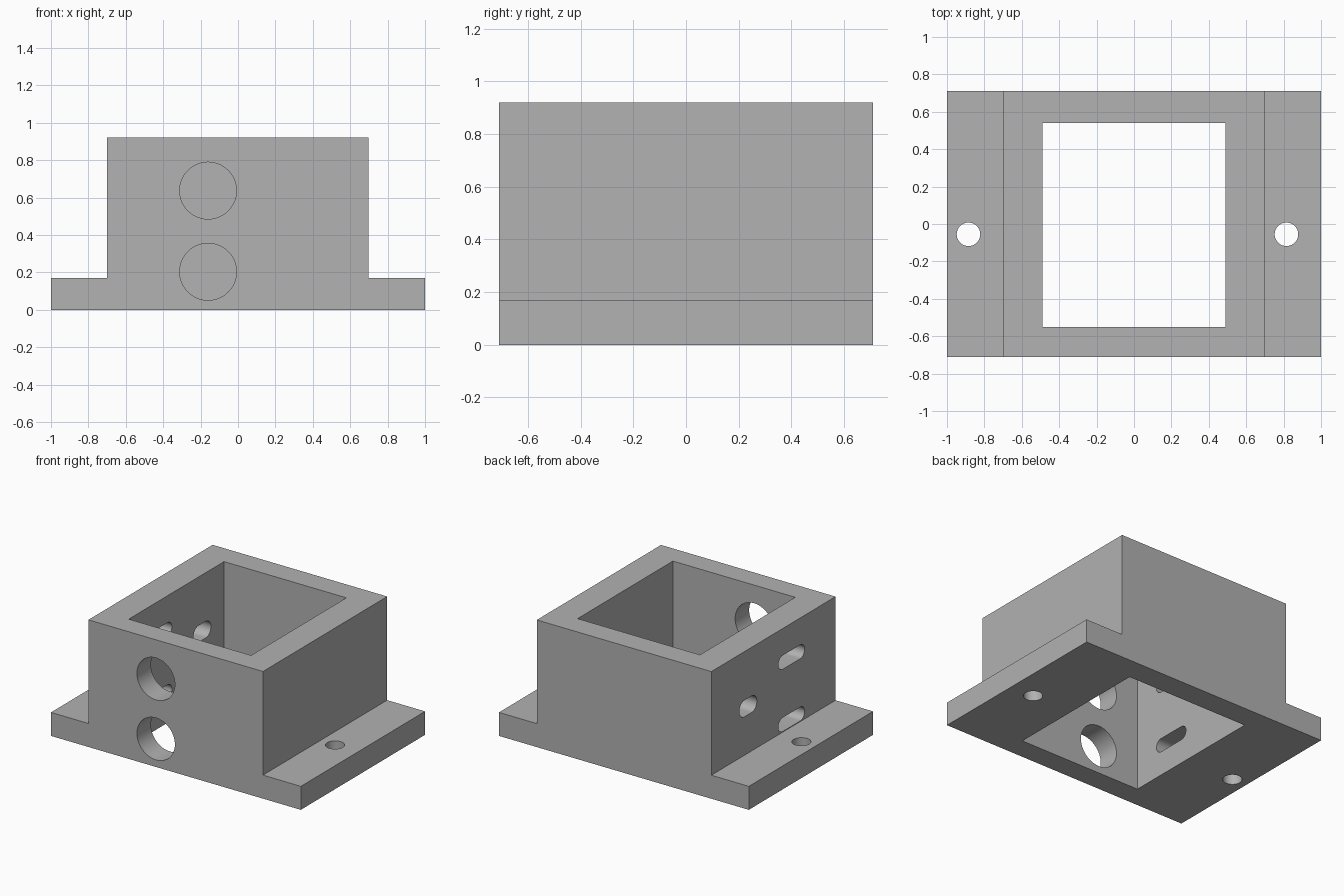
import bpy, bmesh, math
from mathutils import Matrix, Vector

if "Cube" in bpy.data.objects:
    bpy.data.objects.remove(bpy.data.objects["Cube"])

grey = bpy.data.materials.new("plain grey")
grey.diffuse_color = (0.445, 0.445, 0.445, 1)
grey.use_nodes = True
grey.node_tree.nodes["Principled BSDF"].inputs["Base Color"].default_value = grey.diffuse_color


def prism(name, points, depth):
    """Extrude a closed outline of 3D points along the depth vector."""
    bm = bmesh.new()
    face = bm.faces.new([bm.verts.new(p) for p in points])
    new = bmesh.ops.extrude_face_region(bm, geom=[face])["geom"]
    bmesh.ops.translate(bm, vec=Vector(depth),
                        verts=[g for g in new if isinstance(g, bmesh.types.BMVert)])
    bmesh.ops.recalc_face_normals(bm, faces=bm.faces)
    mesh = bpy.data.meshes.new(name)
    bm.to_mesh(mesh)
    bm.free()
    mesh.materials.append(grey)
    ob = bpy.data.objects.new(name, mesh)
    bpy.context.collection.objects.link(ob)
    return ob


def slot_outline(r, straight=0.0, n=24):
    """Rounded slot outline in 2D; a circle when straight is zero."""
    pts = []
    for side in (1, -1):
        start = -math.pi / 2 if side == 1 else math.pi / 2
        steps = n + 1 if straight else n
        for i in range(steps):
            a = start + math.pi * i / n
            pts.append((side * straight / 2 + r * math.cos(a), r * math.sin(a)))
    return pts


def cut(body, cutter):
    """Subtract the cutter from the body for good."""
    cutter.hide_render = True
    mod = body.modifiers.new("cut", "BOOLEAN")
    mod.operation = "DIFFERENCE"
    mod.solver = "EXACT"
    mod.object = cutter
    bpy.context.view_layer.objects.active = body
    bpy.ops.object.modifier_apply(modifier=mod.name)
    bpy.data.objects.remove(cutter)


# Body: raised box with a mounting flange on each side
Y, FLANGE, TOP = 0.71, 0.17, 0.92
profile = [(-1, 0), (1, 0), (1, FLANGE), (0.697, FLANGE), (0.697, TOP),
           (-0.7, TOP), (-0.7, FLANGE), (-1, FLANGE)]
body = prism("housing", [(x, -Y, z) for x, z in profile], (0, 2 * Y, 0))

# Open rectangular shaft from top to bottom
shaft = [(-0.49, -0.55), (0.49, -0.55), (0.49, 0.54), (-0.49, 0.54)]
cut(body, prism("shaft_cutter", [(x, y, -0.1) for x, y in shaft], (0, 0, 1.2)))

# Two round openings in the front wall
for z in (0.637, 0.203):
    pts = [(-0.16 + u, -0.8, z + v) for u, v in slot_outline(0.152)]
    cut(body, prism("front_hole_cutter", pts, (0, 0.4, 0)))

# Short and long slots in the left wall
for y, z, r, s in ((0.29, 0.508, 0.06, 0.08),
                   (-0.206, 0.675, 0.05, 0.2), (-0.206, 0.225, 0.05, 0.2)):
    pts = [(-0.8, y + u, z + v) for u, v in slot_outline(r, s)]
    cut(body, prism("side_slot_cutter", pts, (0.45, 0, 0)))

# Screw holes in the flanges
for x in (-0.885, 0.815):
    pts = [(x + u, -0.055 + v, -0.1) for u, v in slot_outline(0.063)]
    cut(body, prism("screw_hole_cutter", pts, (0, 0, 0.4)))

# Smooth the hole walls, keep box edges sharp
bpy.ops.object.select_all(action="DESELECT")
body.select_set(True)
bpy.context.view_layer.objects.active = body
bpy.ops.object.shade_smooth_by_angle(angle=math.radians(30))
